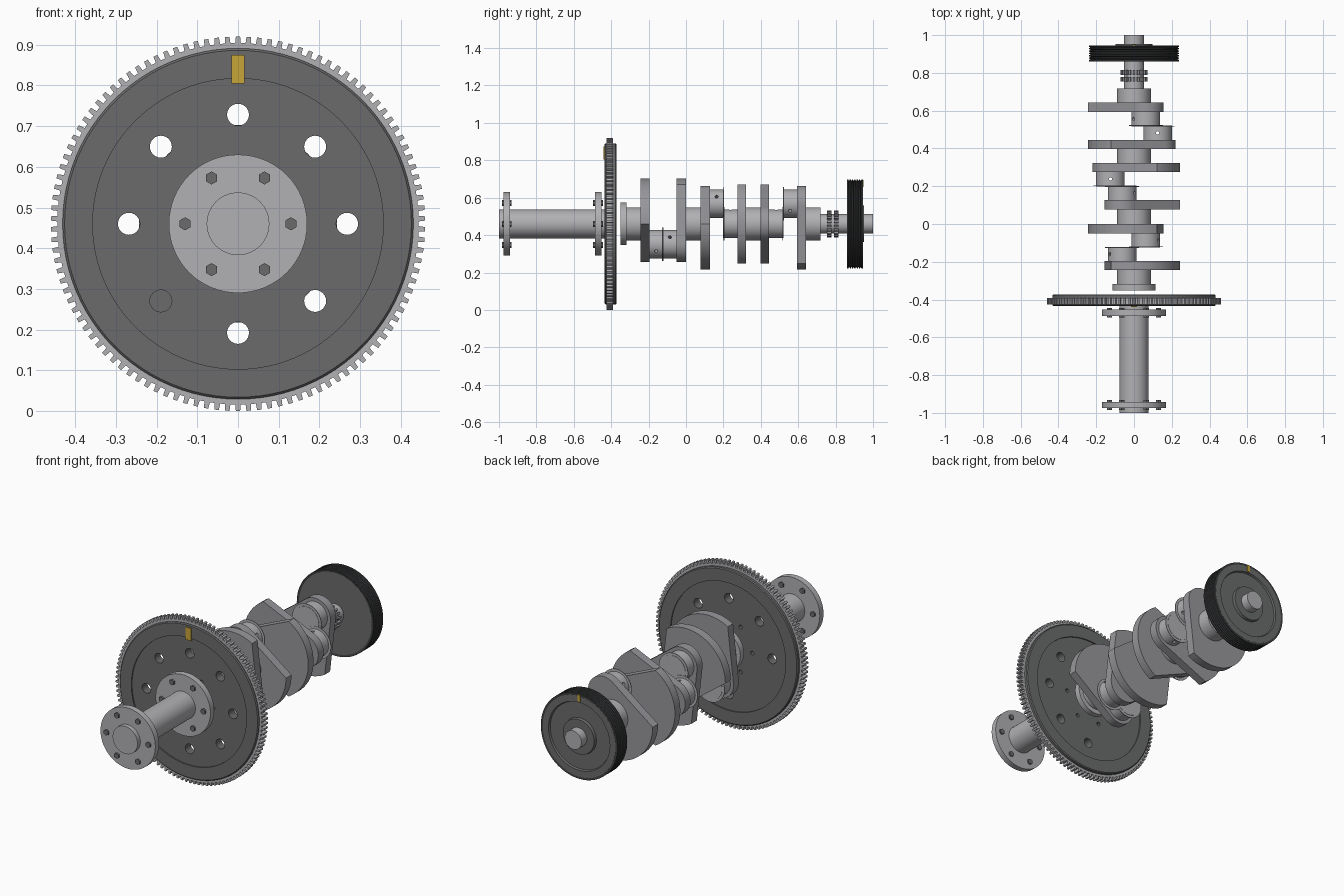
import bpy, bmesh
from math import sin, cos, pi, radians

if "Cube" in bpy.data.objects:
    bpy.data.objects.remove(bpy.data.objects["Cube"])

ZC = 0.46  # height of the rotation axis


def material(name, rgb):
    m = bpy.data.materials.new(name)
    m.diffuse_color = (*rgb, 1)
    m.use_nodes = True
    m.node_tree.nodes["Principled BSDF"].inputs["Base Color"].default_value = m.diffuse_color
    return m


STEEL = material("machined steel", (0.44, 0.44, 0.46))
CAST = material("cast steel", (0.31, 0.31, 0.33))
IRON = material("dark iron", (0.145, 0.147, 0.15))
RUBBER = material("black rim", (0.05, 0.052, 0.055))
YELLOW = material("timing yellow", (0.58, 0.38, 0.04))


def make(name, verts, faces, mat):
    me = bpy.data.meshes.new(name)
    me.from_pydata(verts, [], faces)
    bm = bmesh.new()
    bm.from_mesh(me)
    bmesh.ops.remove_doubles(bm, verts=bm.verts, dist=1e-6)
    bmesh.ops.recalc_face_normals(bm, faces=bm.faces)
    bm.to_mesh(me)
    bm.free()
    me.materials.append(mat)
    ob = bpy.data.objects.new(name, me)
    bpy.context.collection.objects.link(ob)
    return ob


def loops(name, rings, mat, closed=False, caps=True):
    """Skin a list of equal-length point rings."""
    n, k = len(rings[0]), len(rings)
    verts = [p for r in rings for p in r]
    faces = []
    for i in range(k if closed else k - 1):
        a, b = i * n, (i + 1) % k * n
        faces += [(a + j, a + (j + 1) % n, b + (j + 1) % n, b + j) for j in range(n)]
    if caps and not closed:
        faces += [tuple(range(n)), tuple(range((k - 1) * n, k * n))]
    return make(name, verts, faces, mat)


def lathe(name, profile, mat, cx=0, cz=0, seg=64, closed=False):
    """Revolve (radius, y) points around an axis parallel to y."""
    rings = [[(cx + r * sin(2 * pi * j / seg), y, ZC + cz + r * cos(2 * pi * j / seg))
              for j in range(seg)] for r, y in profile]
    return loops(name, rings, mat, closed)


def cyl(name, r, y0, y1, mat, cx=0, cz=0, seg=64):
    return lathe(name, [(r, y0), (r, y1)], mat, cx, cz, seg)


def prism(name, outline, y0, y1, mat):
    return loops(name, [[(x, y, ZC + z) for x, z in outline] for y in (y0, y1)], mat)


def gear(name, bore, root, tip, y0, y1, n, mat):
    outer, inner = [], []
    for i in range(n):
        for f, r in ((-0.27, root), (-0.2, tip), (0.2, tip), (0.27, root)):
            a = 2 * pi * (i + f) / n
            outer.append((r * sin(a), r * cos(a)))
            inner.append((bore * sin(a), bore * cos(a)))
    rings = [[(x, y, ZC + z) for x, z in o]
             for o, y in ((inner, y0), (outer, y0), (outer, y1), (inner, y1))]
    return loops(name, rings, mat, closed=True)


def cut(target, cutters):
    for c in cutters:
        c.hide_render = True
        m = target.modifiers.new("cut", 'BOOLEAN')
        m.object, m.solver = c, 'EXACT'
        bpy.context.view_layer.objects.active = target
        bpy.ops.object.modifier_apply(modifier=m.name)
        bpy.data.objects.remove(c)


# output shaft with two bolted flanges
cyl("output_shaft", 0.077, -1.0, -0.425, STEEL)
for fname, y0, y1 in (("front", -0.975, -0.942), ("rear", -0.487, -0.453)):
    cyl(fname + "_shaft_flange", 0.17, y0, y1, STEEL)
    for i in range(6):
        a = i * pi / 3
        cyl(f"{fname}_flange_bolt_{i}", 0.016, y0 - 0.009, y1 + 0.009, IRON,
            0.13 * cos(a), 0.13 * sin(a), 6)

# flywheel: shallow recess each side, lightening holes and bolt holes
fly = lathe("flywheel", [(0.06, -0.428), (0.357, -0.428), (0.357, -0.435), (0.426, -0.435),
                         (0.431, -0.43), (0.431, -0.377), (0.426, -0.372), (0.357, -0.372),
                         (0.357, -0.379), (0.06, -0.379)], IRON, seg=96)
holes = [cyl("hole_cutter", 0.027, -0.5, -0.3, IRON, 0.268 * cos(i * pi / 4),
             0.268 * sin(i * pi / 4), 24) for i in range(8)]
holes += [cyl("bolt_hole_cutter", 0.011, -0.5, -0.3, IRON, 0.145 * cos(i * pi / 3),
              0.145 * sin(i * pi / 3), 12) for i in range(6)]
cut(fly, holes)
gear("ring_gear", 0.425, 0.444, 0.46, -0.426, -0.391, 110, STEEL)
prism("flywheel_mark", [(-0.016, 0.345), (0.016, 0.345), (0.016, 0.415), (-0.016, 0.415)],
      -0.4405, -0.427, YELLOW)

# crankshaft main journals and rear flange
cyl("crank_flange", 0.114, -0.351, -0.318, STEEL)
for i, (y0, y1) in enumerate(((-0.319, -0.24), (-0.003, 0.08), (0.32, 0.4), (0.64, 0.718))):
    cyl(f"main_journal_{i}", 0.089, y0, y1, STEEL)


def web(name, throw, y0, y1):
    """Fan-shaped counterweight tapering to a round end at the crankpin."""
    pts = [(0.243 * cos(radians(a)), 0.243 * sin(radians(a))) for a in range(-60, 61, 5)]
    pts += [(-0.125 + 0.095 * cos(radians(a)), 0.095 * sin(radians(a)))
            for a in [113.5 + i * 133 / 20 for i in range(21)]]
    c, s = cos(radians(throw + 180)), sin(radians(throw + 180))
    prism(name, [(u * c - v * s, u * s + v * c) for u, v in pts], y0, y1, CAST)


def pin(name, throw, y0, y1):
    """Crankpin with an oil hole drilled across it."""
    t = radians(throw)
    cx, cz = 0.125 * cos(t), 0.125 * sin(t)
    p = cyl(name, 0.076, y0 - 0.002, y1 + 0.002, STEEL, cx, cz)
    d, ym = (-sin(t), cos(t)), (y0 + y1) / 2
    rings = [[(cx + e * d[0] + 0.009 * cos(a) * cos(t), ym + 0.009 * sin(a),
               ZC + cz + e * d[1] + 0.009 * cos(a) * sin(t))
              for a in [2 * pi * j / 12 for j in range(12)]] for e in (-0.12, 0.12)]
    cut(p, [loops("oil_cutter", rings, STEEL)])


# three split-pin throws, each between two counterweight webs
for i, (ta, tb, a0, a1, b0, b1) in enumerate((
        (240, 300, -0.243, -0.196, -0.05, -0.001),
        (120, 180, 0.078, 0.127, 0.275, 0.322),
        (0, 60, 0.397, 0.445, 0.594, 0.642))):
    mid = (a1 + b0) / 2
    web(f"counterweight_{i}a", ta, a0, a1)
    web(f"counterweight_{i}b", tb, b0, b1)
    pin(f"crankpin_{i}a", ta, a1, mid)
    pin(f"crankpin_{i}b", tb, mid, b0)
    for t, y0, y1 in ((ta, mid - 0.004, mid), (tb, mid, mid + 0.004)):
        cyl(f"pin_collar_{i}_{t}", 0.09, y0, y1, STEEL,
            0.125 * cos(radians(t)), 0.125 * sin(radians(t)))

# snout with two timing sprockets
cyl("snout", 0.052, 0.71, 1.0, STEEL)
for i, y0 in enumerate((0.754, 0.79)):
    gear(f"timing_sprocket_{i}", 0.04, 0.058, 0.072, y0, y0 + 0.025, 18, CAST)

# pulley: dished iron body, grooved black rim, yellow mark
lathe("pulley_body", [(0.04, 0.862), (0.226, 0.862), (0.226, 0.946), (0.19, 0.946), (0.186, 0.936),
                      (0.1, 0.936), (0.097, 0.952), (0.04, 0.952)], IRON)
rim = [(0.222, 0.863), (0.238, 0.86)]
for i in range(6):
    y = 0.868 + i * 0.0125
    rim += [(0.238, y), (0.229, y + 0.004), (0.238, y + 0.008)]
rim += [(0.238, 0.946), (0.222, 0.945)]
lathe("pulley_rim", rim, RUBBER, closed=True)
prism("pulley_mark", [(-0.008, 0.196), (0.008, 0.196), (0.008, 0.234), (-0.008, 0.234)],
      0.942, 0.95, YELLOW)

# smooth round surfaces, keep hard edges
bpy.ops.object.select_all(action='SELECT')
bpy.context.view_layer.objects.active = fly
bpy.ops.object.shade_smooth_by_angle(angle=radians(30))
